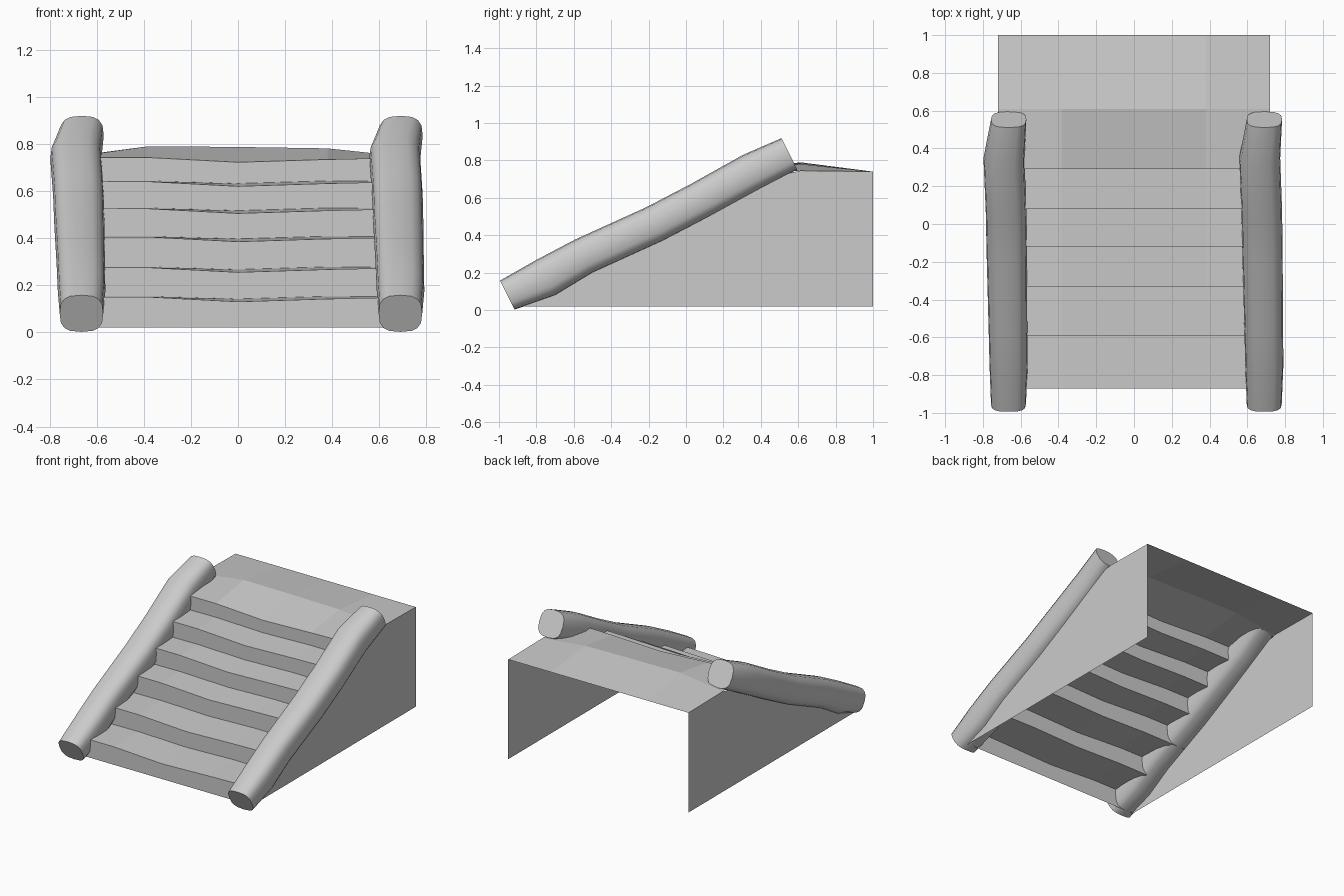
import bpy
from math import cos, sin, tau, radians, copysign, hypot

if "Cube" in bpy.data.objects:
    bpy.data.objects.remove(bpy.data.objects["Cube"])


def make_object(name, verts, faces, smooth=False):
    mesh = bpy.data.meshes.new(name)
    mesh.from_pydata(verts, [], faces)
    mesh.update()
    obj = bpy.data.objects.new(name, mesh)
    bpy.context.collection.objects.link(obj)
    if smooth:
        bpy.ops.object.select_all(action='DESELECT')
        obj.select_set(True)
        bpy.context.view_layer.objects.active = obj
        bpy.ops.object.shade_smooth_by_angle(angle=radians(45))
    return obj


def make_strip(name, rows):
    """Sheet of quads through rows of points, from front to back."""
    n = len(rows[0])
    faces = [(r * n + i, r * n + i + 1, (r + 1) * n + i + 1, (r + 1) * n + i)
             for r in range(len(rows) - 1) for i in range(n - 1)]
    return make_object(name, [p for row in rows for p in row], faces)


# Worn steps: noses dip in the middle, tread backs stay level
XS = [-0.72, -0.38, 0, 0.38, 0.72]
DIP = [0, 0, -0.02, -0.008, 0]
RISERS = [(-0.87, 0.15), (-0.59, 0.275), (-0.33, 0.405),
          (-0.12, 0.525), (0.08, 0.64), (0.29, 0.742)]


def row(y, z, offsets=(0, 0, 0, 0, 0)):
    return [(x, y, z + o) for x, o in zip(XS, offsets)]


rows = [row(-0.87, 0.02)]
for i, (y, z) in enumerate(RISERS):
    rows.append(row(y, z, DIP))
    if i + 1 < len(RISERS):
        rows.append(row(RISERS[i + 1][0], z, (0, 0.003, -0.008, 0.003, 0)))
make_strip("steps", rows)

# Top landing, slightly crowned where it meets the stairs
make_strip("landing", [row(0.29, 0.742, DIP),
                       row(0.61, 0.745, (0, 0.045, 0.042, 0.036, 0)),
                       row(1.0, 0.74)])

# Side walls; back and underside stay open
WALL = [(-0.89, 0.02), (1.0, 0.02), (1.0, 0.74), (0.61, 0.745), (0.5, 0.72)]
for side, x in (("left", -0.72), ("right", 0.72)):
    order = range(len(WALL)) if x > 0 else reversed(range(len(WALL)))
    make_object(side + "_wall", [(x, y, z) for y, z in WALL], [tuple(order)])

# Rough stone balustrades: centre y, centre z, half thickness, x min, x max
SECTIONS = [
    (-0.955, 0.08, 0.087, -0.757, -0.572),
    (-0.745, 0.175, 0.108, -0.765, -0.563),
    (-0.545, 0.288, 0.101, -0.77, -0.565),
    (-0.17, 0.458, 0.101, -0.78, -0.567),
    (0.07, 0.583, 0.101, -0.785, -0.57),
    (0.35, 0.737, 0.103, -0.797, -0.58),
    (0.553, 0.835, 0.094, -0.757, -0.57),
]
SIDES = 16


def soft(v):
    return copysign(abs(v) ** 0.7, v)


def balustrade(name, shift):
    verts = []
    length = hypot(0.9, 0.45)
    ny, nz = -0.45 / length, 0.9 / length
    for y, z, half, x0, x1 in SECTIONS:
        for k in range(SIDES):
            a = tau * k / SIDES
            u, v = soft(cos(a)), soft(sin(a)) * half
            verts.append((shift + (x0 + x1) / 2 + u * (x1 - x0) / 2,
                          y + v * ny, z + v * nz))
    faces = []
    for r in range(len(SECTIONS) - 1):
        for k in range(SIDES):
            j = (k + 1) % SIDES
            a, b = r * SIDES, (r + 1) * SIDES
            faces.append((a + j, a + k, b + k, b + j))
    last = (len(SECTIONS) - 1) * SIDES
    faces.append(tuple(range(SIDES)))
    faces.append(tuple(last + k for k in reversed(range(SIDES))))
    make_object(name, verts, faces, smooth=True)


balustrade("left_balustrade", 0)
balustrade("right_balustrade", 1.354)
